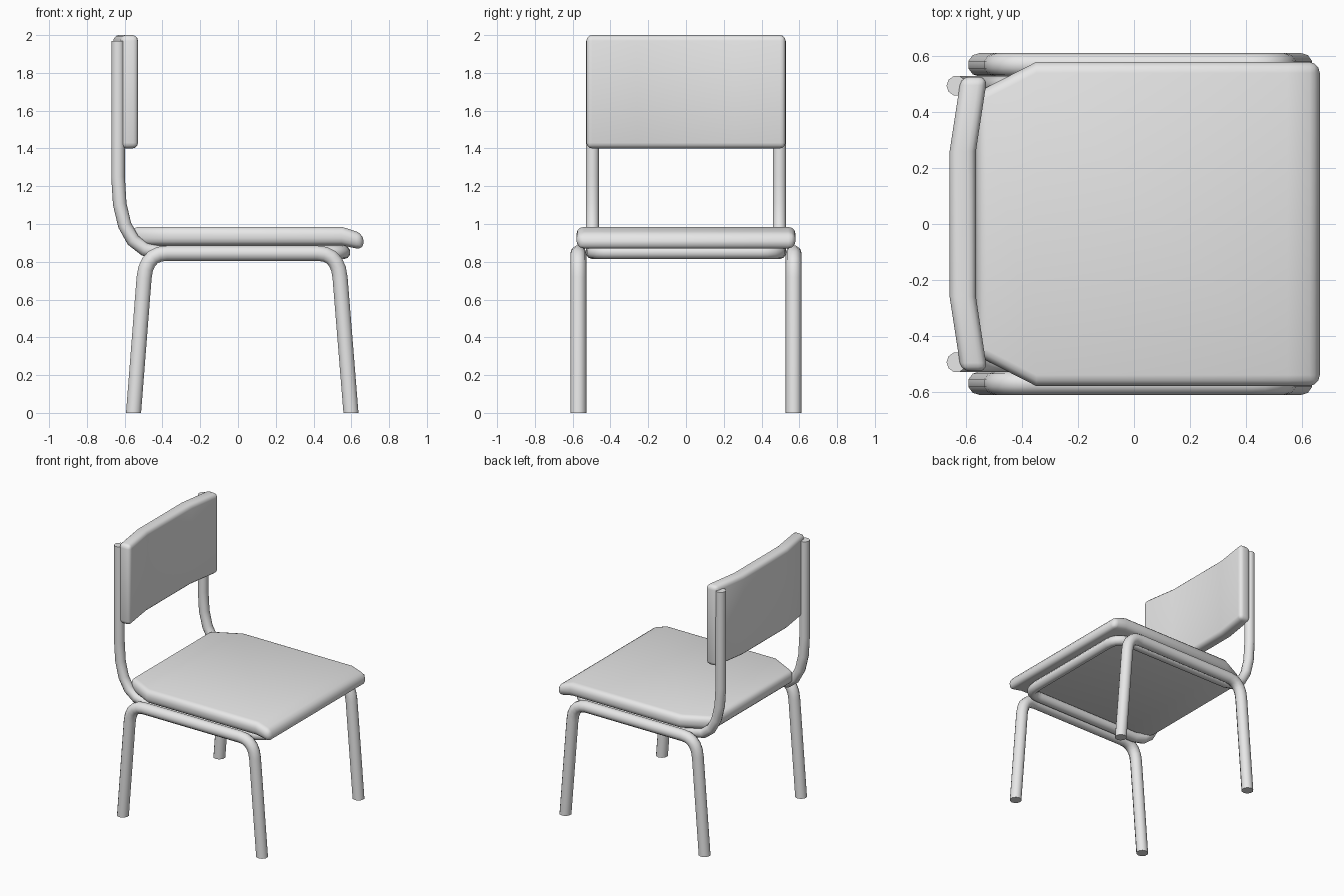
import bpy, bmesh, math
from mathutils import Vector

if "Cube" in bpy.data.objects:
    bpy.data.objects.remove(bpy.data.objects["Cube"])

grey = bpy.data.materials.new("light_grey")
grey.diffuse_color = (0.8, 0.8, 0.8, 1)
grey.use_nodes = True
grey.node_tree.nodes["Principled BSDF"].inputs["Base Color"].default_value = grey.diffuse_color


def finish(obj):
    obj.data.materials.clear()
    obj.data.materials.append(grey)
    bpy.ops.object.select_all(action='DESELECT')
    obj.select_set(True)
    bpy.context.view_layer.objects.active = obj
    if obj.type == 'CURVE':
        bpy.ops.object.convert(target='MESH')
        obj = bpy.context.object
    else:
        bpy.ops.object.modifier_apply(modifier="round")
    bpy.ops.object.shade_smooth_by_angle(angle=math.radians(45))
    return obj


def rounded_path(corners, steps=5):
    """corners: (point, length before, length after); bends are quadratic curves"""
    pts = [Vector(c[0]) for c in corners]
    out = [pts[0]]
    for i in range(1, len(pts) - 1):
        p, before, after = pts[i], corners[i][1], corners[i][2]
        a = p + (pts[i - 1] - p).normalized() * before
        b = p + (pts[i + 1] - p).normalized() * after
        for k in range(steps + 1):
            t = k / steps
            out.append(a * (1 - t) ** 2 + p * 2 * t * (1 - t) + b * t * t)
    return out + [pts[-1]]


def tube(name, corners, radius):
    curve = bpy.data.curves.new(name, 'CURVE')
    curve.dimensions = '3D'
    curve.bevel_depth = radius
    curve.bevel_resolution = 3
    curve.use_fill_caps = True
    path = rounded_path(corners)
    spline = curve.splines.new('POLY')
    spline.points.add(len(path) - 1)
    for point, co in zip(spline.points, path):
        point.co = (*co, 1)
    obj = bpy.data.objects.new(name, curve)
    bpy.context.collection.objects.link(obj)
    return finish(obj)


def padded_slab(name, rings, radius):
    """Loft four-cornered rings, cap the ends and round the edges"""
    bm = bmesh.new()
    loops = [[bm.verts.new(co) for co in ring] for ring in rings]
    for a, b in zip(loops, loops[1:]):
        for i in range(4):
            j = (i + 1) % 4
            bm.faces.new((a[i], a[j], b[j], b[i]))
    bm.faces.new(loops[0])
    bm.faces.new(loops[-1])
    bmesh.ops.recalc_face_normals(bm, faces=bm.faces)
    mesh = bpy.data.meshes.new(name)
    bm.to_mesh(mesh)
    bm.free()
    obj = bpy.data.objects.new(name, mesh)
    bpy.context.collection.objects.link(obj)
    bevel = obj.modifiers.new("round", 'BEVEL')
    bevel.width = radius
    bevel.segments = 3
    bevel.limit_method = 'ANGLE'
    bevel.angle_limit = math.radians(40)
    return finish(obj)


# Side leg frames: back leg, side rail and front leg in one bent tube
for side, y in (("left", 0.57), ("right", -0.57)):
    legs = tube(side + "_leg_frame", [
        ((-0.553, y, 0), 0, 0),
        ((-0.487, y, 0.845), 0.13, 0.11),
        ((0.53, y, 0.845), 0.11, 0.13),
        ((0.598, y, 0), 0, 0)], 0.042)
    for v in legs.data.vertices:      # flat feet
        if v.co.z < 0.02:
            v.co.z = 0

# Back posts and seat rails, joined across the front
Y = 0.495
tube("back_and_seat_frame", [
    ((-0.635, Y, 1.97), 0, 0),
    ((-0.635, Y, 0.85), 0.40, 0.22),
    ((0.56, Y, 0.85), 0.11, 0.11),
    ((0.56, -Y, 0.85), 0.11, 0.11),
    ((-0.635, -Y, 0.85), 0.22, 0.40),
    ((-0.635, -Y, 1.97), 0, 0)], 0.036)

# Seat: narrowed at the back, dipping at the front edge
seat = [(-0.565, 0.47, 0.887, 0.985), (-0.35, 0.58, 0.887, 0.985),
        (0.55, 0.58, 0.887, 0.985), (0.665, 0.58, 0.862, 0.948)]
padded_slab("seat", [[(x, -w, lo), (x, w, lo), (x, w, hi), (x, -w, hi)]
                     for x, w, lo, hi in seat], 0.038)

# Backrest: bowed towards the rear in the middle
back = [(-0.527, -0.525), (-0.26, -0.566), (0.26, -0.566), (0.527, -0.525)]
padded_slab("backrest", [[(x, y, 1.4), (x - 0.094, y, 1.4), (x - 0.094, y, 2), (x, y, 2)]
                         for y, x in back], 0.03)
